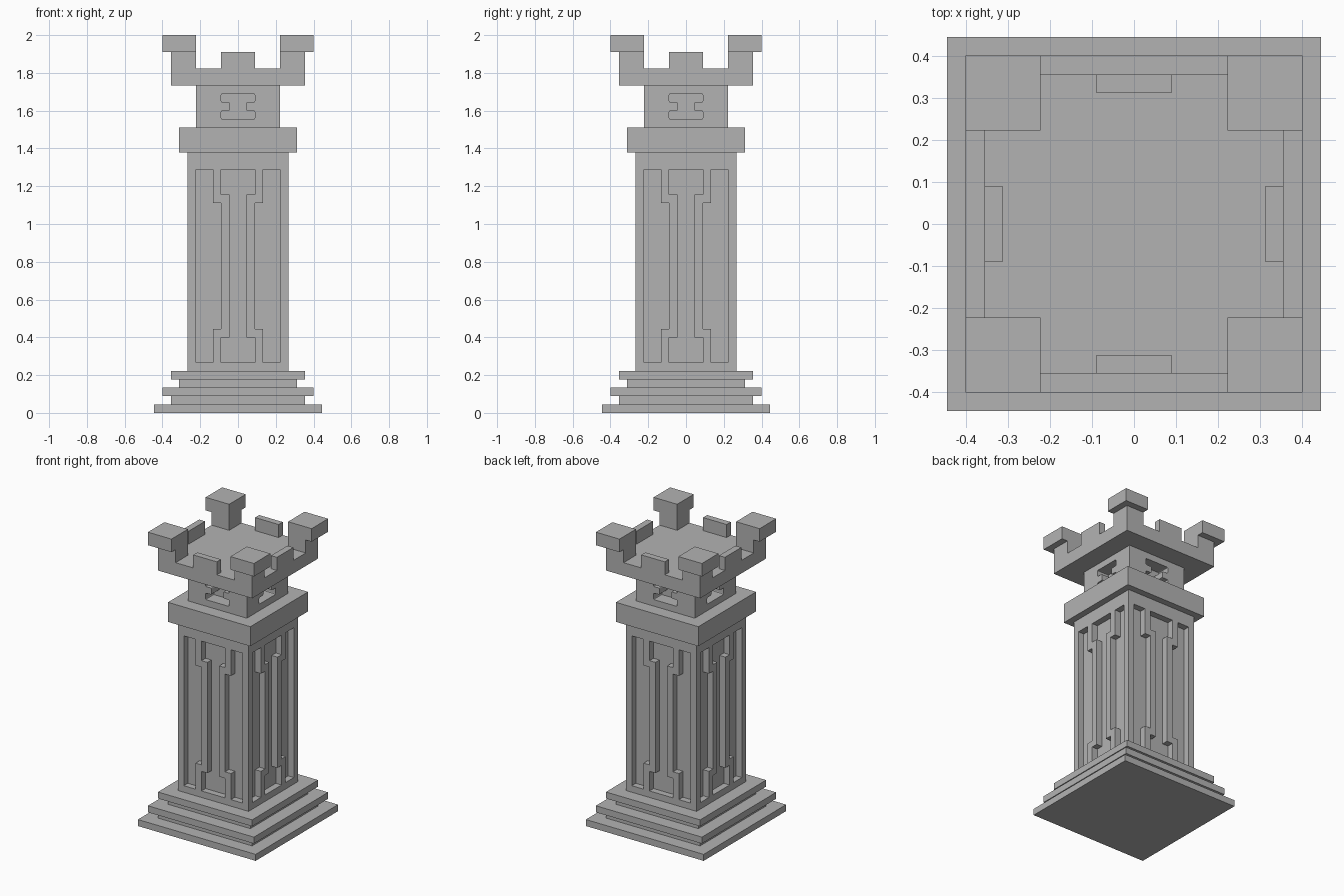
import bpy, bmesh, math
from mathutils import Matrix, Vector

if "Cube" in bpy.data.objects:
    bpy.data.objects.remove(bpy.data.objects["Cube"], do_unlink=True)

U = 2 / 45  # building module: the tower is 45 modules tall

stone = bpy.data.materials.new("grey_stone")
stone.use_nodes = True
stone.diffuse_color = (0.45, 0.45, 0.45, 1)
stone.node_tree.nodes["Principled BSDF"].inputs["Base Color"].default_value = (0.45, 0.45, 0.45, 1)


def make(name, bm):
    bmesh.ops.recalc_face_normals(bm, faces=bm.faces[:])
    mesh = bpy.data.meshes.new(name)
    bm.to_mesh(mesh)
    bm.free()
    mesh.materials.append(stone)
    ob = bpy.data.objects.new(name, mesh)
    bpy.context.collection.objects.link(ob)
    return ob


def box(name, x0, x1, y0, y1, z0, z1):
    bm = bmesh.new()
    bmesh.ops.create_cube(bm, size=1)
    for v in bm.verts:
        v.co = U * Vector((x1 if v.co.x > 0 else x0, y1 if v.co.y > 0 else y0, z1 if v.co.z > 0 else z0))
    return make(name, bm)


def tier(name, half, z0, z1):
    return box(name, -half, half, -half, half, z0, z1)


def cutter(outline, half, depth, turn, rounding=0):
    """Prism of an x-z outline, sunk into one of the four faces."""
    bm = bmesh.new()
    face = bm.faces.new([bm.verts.new((x * U, -(half + 1) * U, z * U)) for x, z in outline])
    grown = bmesh.ops.extrude_face_region(bm, geom=[face])["geom"]
    bmesh.ops.translate(bm, verts=[g for g in grown if isinstance(g, bmesh.types.BMVert)],
                        vec=(0, (depth + 1) * U, 0))
    if rounding:
        long_edges = [e for e in bm.edges if abs(e.verts[0].co.y - e.verts[1].co.y) > U / 2]
        bmesh.ops.bevel(bm, geom=long_edges, offset=rounding * U, segments=2, profile=0.5, affect='EDGES')
    bmesh.ops.rotate(bm, verts=bm.verts[:], matrix=Matrix.Rotation(turn * math.pi / 2, 3, 'Z'))
    ob = make("cutter", bm)
    ob.hide_render = True
    return ob


def combine(ob, others, operation):
    """Apply booleans, clean flat faces and remove the helpers."""
    for other in others:
        mod = ob.modifiers.new("combine", 'BOOLEAN')
        mod.operation, mod.solver, mod.object = operation, 'EXACT', other
    bpy.context.view_layer.update()
    mesh = bpy.data.meshes.new_from_object(ob.evaluated_get(bpy.context.evaluated_depsgraph_get()))
    ob.modifiers.clear()
    ob.data = mesh
    for other in others:
        bpy.data.objects.remove(other, do_unlink=True)
    bm = bmesh.new()
    bm.from_mesh(mesh)
    bmesh.ops.remove_doubles(bm, verts=bm.verts[:], dist=1e-5)
    bmesh.ops.dissolve_limit(bm, angle_limit=0.01, verts=bm.verts[:], edges=bm.edges[:])
    bm.to_mesh(mesh)
    bm.free()


# Stepped base
for i, half in enumerate((10, 8, 9, 7, 8)):
    tier(f"base_step_{i + 1}", half, i, i + 1)

# Shaft with carved grooves on every face
shaft = tier("shaft", 6, 5, 31)
middle = [(-2, 6), (2, 6), (2, 9), (1, 9), (1, 26), (2, 26),
          (2, 29), (-2, 29), (-2, 26), (-1, 26), (-1, 9), (-2, 9)]
side = [(5, 6), (5, 29), (3, 29), (3, 25), (2, 25), (2, 10), (3, 10), (3, 6)]
mirrored = [(-x, z) for x, z in side]
combine(shaft, [cutter(o, 6, 0.98, t) for t in range(4) for o in (middle, side, mirrored)], 'DIFFERENCE')

# Collar and neck with slotted openings
tier("collar", 7, 31, 34)
neck = tier("neck", 5, 34, 39)
slot = [(-2, 35), (2, 35), (2, 36), (1, 36), (1, 37), (2, 37),
        (2, 38), (-2, 38), (-2, 37), (-1, 37), (-1, 36), (-2, 36)]
combine(neck, [cutter(slot, 5, 2, t, 0.15) for t in range(4)], 'DIFFERENCE')

# Crown: platform, corner turrets with overhanging caps, and a merlon per side
crown = tier("crown", 8, 39, 41)
parts = []
for sx, sy in ((1, 1), (1, -1), (-1, 1), (-1, -1)):
    for outer, z0, z1 in ((8, 41, 43), (9, 43, 45)):
        xs, ys = sorted((5 * sx, outer * sx)), sorted((5 * sy, outer * sy))
        parts.append(box("turret", *xs, *ys, z0, z1))
for s in (1, -1):
    span = sorted((7 * s, 8 * s))
    parts.append(box("merlon", -2, 2, *span, 41, 43))
    parts.append(box("merlon", *span, -2, 2, 41, 43))
combine(crown, parts, 'UNION')
